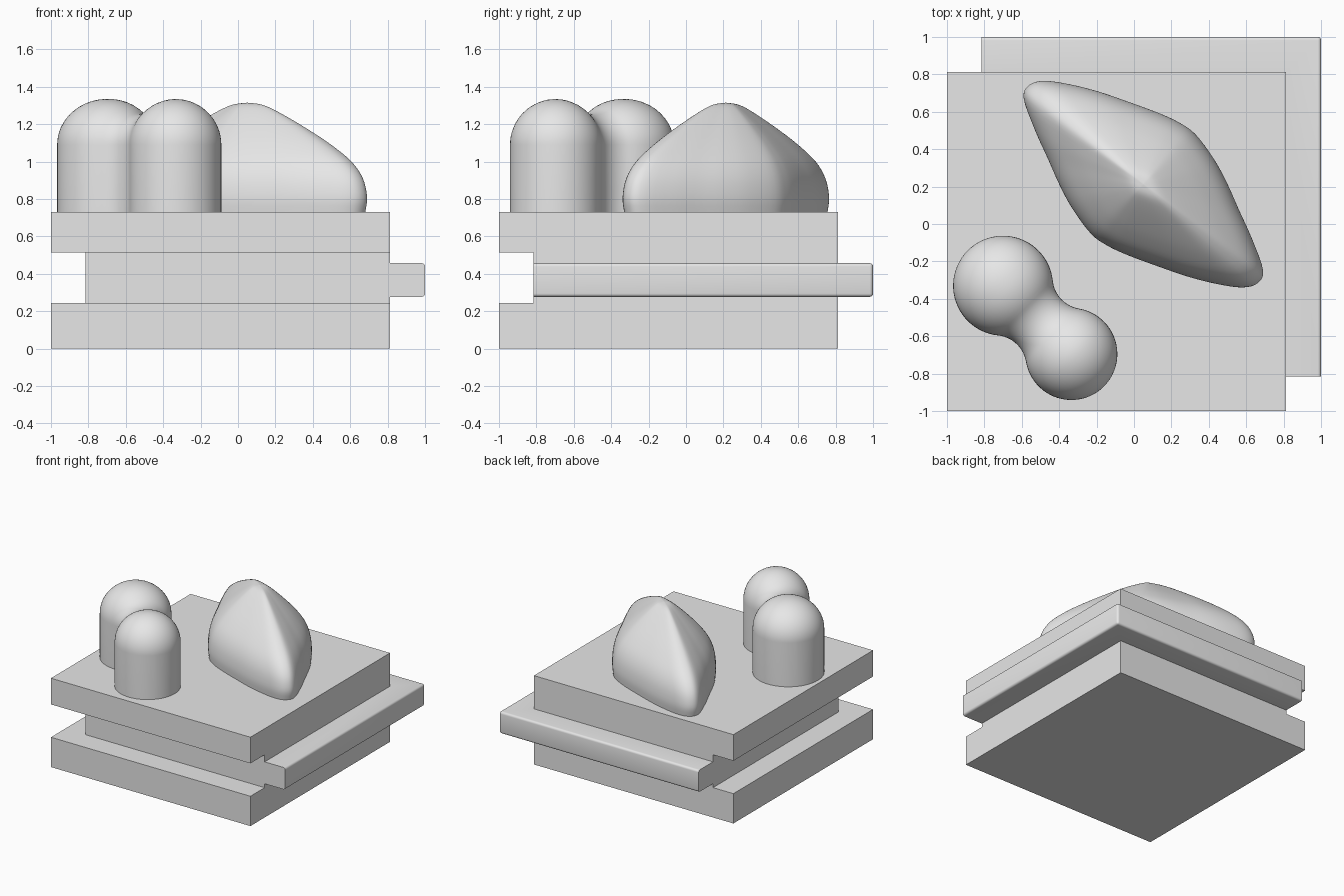
import bpy, bmesh, math
from mathutils import Vector

old = bpy.data.objects.get("Cube")
if old:
    bpy.data.objects.remove(old, do_unlink=True)

grey = bpy.data.materials.new("plain_grey")
grey.use_nodes = True
colour = (0.8, 0.8, 0.8, 1)
grey.diffuse_color = colour
grey.node_tree.nodes["Principled BSDF"].inputs["Base Color"].default_value = colour

LO, HI, INNER = -1.0, 0.813, -0.815
TOP = 0.73


def finish(name, bm, smooth_angle=None):
    bmesh.ops.remove_doubles(bm, verts=bm.verts, dist=0.0002)
    bmesh.ops.recalc_face_normals(bm, faces=bm.faces)
    mesh = bpy.data.meshes.new(name)
    bm.to_mesh(mesh)
    bm.free()
    mesh.materials.append(grey)
    obj = bpy.data.objects.new(name, mesh)
    bpy.context.collection.objects.link(obj)
    if smooth_angle:
        bpy.ops.object.select_all(action='DESELECT')
        obj.select_set(True)
        bpy.context.view_layer.objects.active = obj
        bpy.ops.object.shade_smooth_by_angle(angle=math.radians(smooth_angle))
    return obj


def loft(rings, closed=True, caps=True):
    """Skin a list of equally long point rings."""
    bm = bmesh.new()
    rows = [[bm.verts.new(p) for p in ring] for ring in rings]
    n = len(rows[0])
    for a, b in zip(rows, rows[1:]):
        for i in range(n if closed else n - 1):
            j = (i + 1) % n
            bm.faces.new((a[i], a[j], b[j], b[i]))
    if caps:
        bm.faces.new(rows[0])
        bm.faces.new(rows[-1])
    return bm


def spline(points, steps, closed):
    """Catmull-Rom curve through 2D points."""
    pts = [Vector(p) for p in points]
    n = len(pts)
    get = (lambda i: pts[i % n]) if closed else (lambda i: pts[max(0, min(n - 1, i))])
    out = []
    for i in range(n if closed else n - 1):
        a, b, c, d = (get(i + k) for k in (-1, 0, 1, 2))
        for s in range(steps):
            t = s / steps
            out.append(b + (c - a) * t / 2 + (a * 2 - b * 5 + c * 4 - d) * t ** 2 / 2
                       + (b * 3 - a - c * 3 + d) * t ** 3 / 2)
    if not closed:
        out.append(pts[-1])
    return out


# Square tile body with a groove along its front and right sides
levels = [(0, LO), (0.245, LO), (0.245, INNER), (0.515, INNER), (0.515, LO), (TOP, LO)]
finish("tile_body", loft([[(lo, lo, z), (HI, lo, z), (HI, HI, z), (lo, HI, z)]
                          for z, lo in levels]))

# L-shaped tongue along the back and left sides, rounded on its outer edges
outline = [(HI, INNER), (1, INNER), (1, 1), (INNER, 1), (INNER, HI), (HI, HI)]
bm = loft([[(x, y, z) for x, y in outline] for z in (0.277, 0.457)])
outer = [e for e in bm.edges
         if all(max(v.co.x, v.co.y) > 0.99 for v in e.verts)
         and (abs(e.verts[0].co.z - e.verts[1].co.z) < 0.01 or
              min(e.verts[0].co.x, e.verts[0].co.y) > 0.99)]
bmesh.ops.bevel(bm, geom=outer, offset=0.018, segments=4, profile=0.5, affect='EDGES')
finish("tongue", bm, 40)

# Two domed posts joined by a filleted neck, lofted as arches along their axis
c1, c2 = Vector((-0.70, -0.33)), Vector((-0.335, -0.695))
r1, r2, fillet = 0.267, 0.246, 0.17
axis = (c2 - c1).normalized()
side = Vector((-axis.y, axis.x))
dist = (c2 - c1).length
# Centre of the fillet circle touching both posts
ft = (dist ** 2 + (r1 + fillet) ** 2 - (r2 + fillet) ** 2) / (2 * dist)
fh = math.sqrt((r1 + fillet) ** 2 - ft ** 2)
angle1 = math.atan2(fh, ft)
angle2 = math.atan2(fh, dist - ft)


def arc(centre, height, radius, start, end, steps=24):
    return [(centre + radius * math.cos(start + (end - start) * i / steps),
             height + radius * math.sin(start + (end - start) * i / steps))
            for i in range(steps + 1)]


stations = (arc(0, 0, r1, math.pi, angle1)
            + arc(ft, fh, fillet, angle1 - math.pi, -angle2, 14)[1:-1]
            + arc(dist, 0, r2, math.pi - angle2, 0))
shoulder, dome = 1.09, 0.245
arches = []
for t, w in stations:
    w = max(w, 0)
    f = max(0, min(1, t / dist))
    rise = dome / (r1 + (r2 - r1) * f)
    section = [(w, TOP)]
    section += [(w * math.cos(math.pi * i / 24),
                 shoulder + rise * w * math.sin(math.pi * i / 24)) for i in range(25)]
    section += [(-w, TOP)]
    arches.append([(*(c1 + axis * t + side * u), z) for u, z in section])
finish("domed_posts", loft(arches, closed=False, caps=False), 50)

# Long pointed boulder: a rounded diamond outline shrinking up to a soft peak
half = [(-0.64, 0.46), (-0.61, 0.53), (-0.53, 0.552), (-0.4, 0.535), (-0.24, 0.495),
        (-0.08, 0.44), (0.08, 0.381), (0.19, 0.33), (0.28, 0.265), (0.38, 0.13),
        (0.45, 0), (0.51, -0.135), (0.58, -0.29)]
plan = spline(half + [(-x, -y) for x, y in half], 4, True)
shape = spline([(0.985, TOP), (1, 0.81), (0.965, 0.91), (0.87, 1.0), (0.7, 1.09),
                (0.5, 1.175), (0.28, 1.258), (0.13, 1.303), (0.003, 1.315)], 4, False)
centre = Vector((0.05, 0.213))
finish("boulder", loft([[(*(centre + p * s), z) for p in plan] for s, z in shape]), 60)
